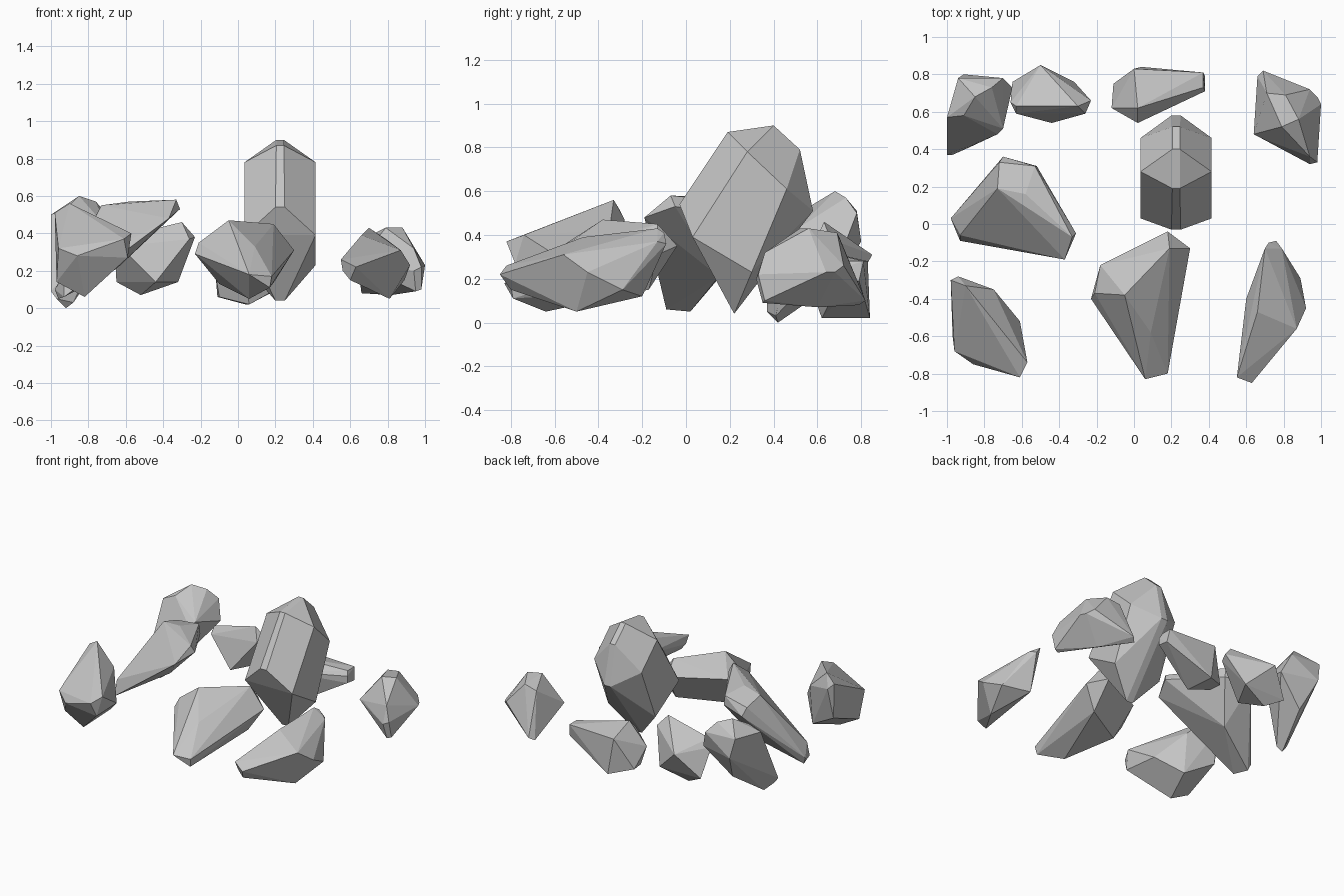
import bpy
import bmesh
from math import radians

default_cube = bpy.data.objects.get("Cube")
if default_cube:
    bpy.data.objects.remove(default_cube, do_unlink=True)

# One stone colour for every rock
stone_grey = bpy.data.materials.new("stone_grey")
stone_grey.use_nodes = True
stone_colour = (.55, .55, .55, 1)
stone_grey.diffuse_color = stone_colour
stone_grey.node_tree.nodes["Principled BSDF"].inputs["Base Color"].default_value = stone_colour


def rock(name, crown, girdle, keel):
    """Flat-faced boulder spanned by its top ridge, widest outline and underside."""
    bm = bmesh.new()
    for corner in crown + girdle + keel:
        bm.verts.new(corner)
    hull = bmesh.ops.convex_hull(bm, input=bm.verts[:], use_existing_faces=False)
    spare = set(hull["geom_interior"] + hull["geom_unused"])
    spare_verts = [item for item in spare if isinstance(item, bmesh.types.BMVert)]
    bmesh.ops.delete(bm, geom=spare_verts, context="VERTS")
    # Merge nearly level triangles into broad facets
    bmesh.ops.dissolve_limit(bm, angle_limit=radians(5), verts=bm.verts[:], edges=bm.edges[:])
    bmesh.ops.recalc_face_normals(bm, faces=bm.faces[:])
    mesh = bpy.data.meshes.new(name)
    bm.to_mesh(mesh)
    bm.free()
    mesh.materials.append(stone_grey)
    obj = bpy.data.objects.new(name, mesh)
    bpy.context.collection.objects.link(obj)
    return obj


def mirrored(centre, half_width, side_points):
    """Pairs of corners either side of an upright plane."""
    return [(centre + side * half_width, y, z) for y, z in side_points for side in (-1, 1)]


# Tall leaning boulder, symmetric with narrow chamfers on front and back
middle = .225
rock(
    "tall_rock",
    crown=mirrored(middle, .02, [(.19, .87), (.4, .9), (.52, .79)]),
    girdle=mirrored(middle, .19, [(.28, .78), (.46, .61), (.03, .39), (.3, .23)]),
    keel=mirrored(middle, .025, [(-.03, .54), (.58, .51), (.22, .04)]),
)

# Front row
rock(
    "front_left_rock",
    crown=[(.55, -.82, .26), (.7, -.13, .43), (.72, -.1, .41), (.76, -.09, .36), (.66, -.47, .39)],
    girdle=[
        (.6, -.4, .26), (.63, -.85, .22), (.92, -.45, .23),
        (.87, -.56, .31), (.79, -.13, .37), (.89, -.29, .15),
    ],
    keel=[(.56, -.8, .2), (.6, -.8, .15), (.81, -.5, .05), (.72, -.2, .12)],
)
rock(
    "front_middle_rock",
    crown=[(-.05, -.38, .47), (.19, -.13, .45), (.09, -.58, .33)],
    girdle=[
        (-.23, -.4, .29), (-.21, -.37, .35), (-.18, -.22, .36),
        (.18, -.04, .35), (.3, -.13, .31),
    ],
    keel=[
        (.06, -.83, .18), (.18, -.8, .17), (.17, -.79, .11),
        (.06, -.64, .05), (-.1, -.33, .13), (.2, -.17, .15),
    ],
)
rock(
    "front_right_rock",
    crown=[(-.9, -.33, .56), (-.98, -.3, .51), (-.57, -.74, .4), (-.61, -.82, .37)],
    girdle=[
        (-.96, -.68, .32), (-.94, -.28, .47), (-.75, -.35, .42),
        (-.61, -.52, .26), (-.59, -.78, .27), (-.86, -.75, .28),
    ],
    keel=[(-.97, -.6, .14), (-.82, -.6, .06), (-.96, -.32, .25), (-.75, -.38, .13)],
)

# Broad slab climbing from a low tip
rock(
    "slab_rock",
    crown=[(-.73, .19, .55), (-.58, .16, .57), (-.33, -.07, .58), (-.31, -.05, .53)],
    girdle=[
        (-.98, .03, .1), (-.93, -.06, .17), (-.37, -.19, .48),
        (-.53, .31, .54), (-.52, .31, .47), (-.72, .33, .51), (-.7, .36, .45),
    ],
    keel=[(-.93, -.09, .06), (-.96, .02, .05), (-.65, .15, .21)],
)

# Back row
rock(
    "back_right_rock",
    crown=[(-.85, .68, .6), (-.76, .73, .57), (-.91, .58, .54)],
    girdle=[
        (-1, .57, .5), (-.94, .78, .51), (-.91, .8, .37), (-.7, .78, .5),
        (-.65, .73, .37), (-.7, .51, .43), (-.73, .48, .4),
    ],
    keel=[(-1, .37, .09), (-.97, .37, .05), (-.92, .42, 0), (-.88, .41, .03), (-.85, .68, .18)],
)
rock(
    "back_inner_right_rock",
    crown=[(-.63, .63, .38), (-.3, .63, .46), (-.5, .85, .31)],
    girdle=[
        (-.66, .65, .33), (-.63, .59, .33), (-.65, .76, .14),
        (-.32, .76, .14), (-.23, .66, .38), (-.26, .59, .37),
    ],
    keel=[(-.44, .54, .14), (-.52, .71, .07)],
)
rock(
    "back_inner_left_rock",
    crown=[(.02, .62, .33), (0, .83, .28), (.37, .73, .28)],
    girdle=[
        (-.12, .62, .18), (.37, .81, .28), (.38, .79, .19),
        (.38, .71, .25), (.02, .54, .25),
    ],
    keel=[(.38, .71, .2), (.06, .62, .02), (.04, .84, .02), (-.11, .75, .06), (-.1, .66, .06)],
)
rock(
    "back_left_rock",
    crown=[(.79, .52, .43), (.88, .56, .43), (.81, .69, .41), (.71, .7, .39)],
    girdle=[
        (.64, .48, .24), (.68, .46, .25), (.94, .72, .26), (.98, .68, .23),
        (1, .64, .23), (.98, .33, .22), (.94, .36, .32),
    ],
    keel=[(.94, .32, .2), (.95, .35, .09), (.98, .36, .1), (.66, .79, .08), (.69, .82, .1), (.82, .6, .07)],
)
